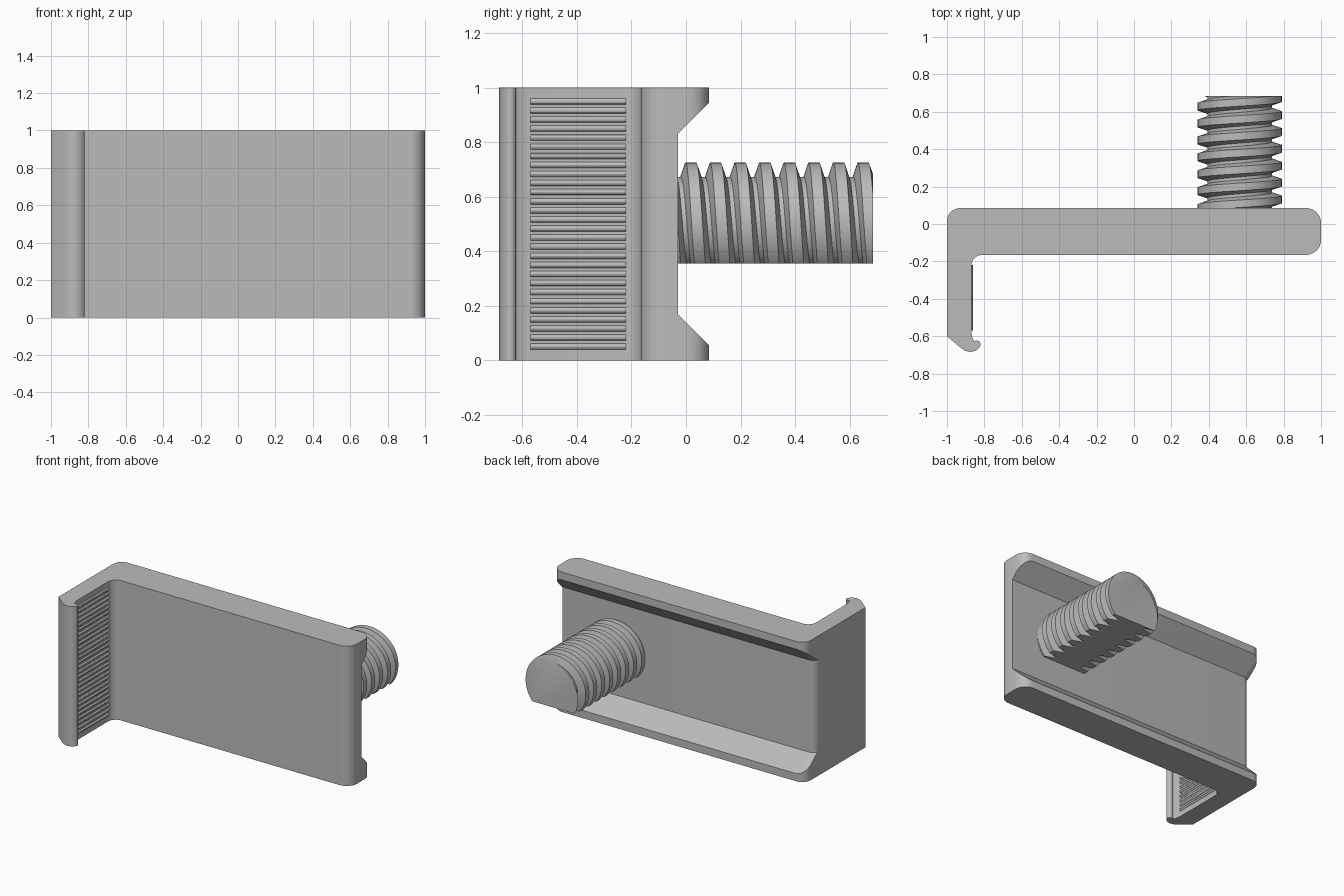
import bpy, bmesh, math
from mathutils import Matrix, Vector

cube = bpy.data.objects.get("Cube")
if cube:
    bpy.data.objects.remove(cube, do_unlink=True)

GREY = (0.5, 0.5, 0.5, 1)
grey = bpy.data.materials.new("plain_grey")
grey.use_nodes = True
grey.diffuse_color = GREY
grey.node_tree.nodes["Principled BSDF"].inputs["Base Color"].default_value = GREY


def arc(cx, cy, r, start, end, steps=8):
    """Points of an arc, angles in degrees."""
    angles = [math.radians(start + (end - start) * i / steps) for i in range(steps + 1)]
    return [(cx + r * math.cos(a), cy + r * math.sin(a)) for a in angles]


def finish(bm, name):
    bmesh.ops.recalc_face_normals(bm, faces=bm.faces)
    mesh = bpy.data.meshes.new(name)
    bm.to_mesh(mesh)
    bm.free()
    mesh.materials.append(grey)
    obj = bpy.data.objects.new(name, mesh)
    bpy.context.collection.objects.link(obj)
    return obj


def activate(obj):
    bpy.ops.object.select_all(action='DESELECT')
    obj.select_set(True)
    bpy.context.view_layer.objects.active = obj


def smooth(obj):
    activate(obj)
    bpy.ops.object.shade_smooth_by_angle(angle=math.radians(30))


# Jaw body: plate with a hooked arm, extruded upward
profile = arc(.92, -.085, .08, -90, 0) + arc(.92, .005, .08, 0, 90)
profile += arc(-.93, .015, .07, 90, 180)
profile += [(-1, -.6), (-.935, -.655), (-.905, -.677), (-.875, -.685), (-.845, -.677)]
profile += arc(-.842, -.645, .022, -55, 125)
profile += [(-.864, -.608), (-.87, -.58)]
profile += arc(-.81, -.225, .06, 180, 90)
bm = bmesh.new()
base = bm.faces.new([bm.verts.new((x, y, 0)) for x, y in profile])
top = bmesh.ops.extrude_face_region(bm, geom=[base])["geom"]
bmesh.ops.translate(bm, vec=(0, 0, 1), verts=[v for v in top if isinstance(v, bmesh.types.BMVert)])
body = finish(bm, "jaw_body")

# Dovetail channel cutter, swept along the back and round the arm corner
path = [((1.2, -.03), (0, 1))]
for i in range(9):
    a = math.radians(90 + 90 * i / 8)
    n = (math.cos(a), math.sin(a))
    path.append(((-.951 + .05 * n[0], -.08 + .05 * n[1]), n))
section = [(0, .17), (.2, -.03), (.2, 1.03), (0, .83)]
bm = bmesh.new()
rings = [[bm.verts.new((p[0] + n[0] * d, p[1] + n[1] * d, z)) for d, z in section] for p, n in path]
for a, b in zip(rings, rings[1:]):
    for j in range(4):
        k = (j + 1) % 4
        bm.faces.new((a[j], a[k], b[k], b[j]))
bm.faces.new(rings[0])
bm.faces.new(rings[-1])
cutter = finish(bm, "channel_cutter")
cutter.hide_render = True
activate(body)
cut = body.modifiers.new("channel", 'BOOLEAN')
cut.operation = 'DIFFERENCE'
cut.solver = 'EXACT'
cut.object = cutter
bpy.ops.object.modifier_apply(modifier=cut.name)
bpy.data.objects.remove(cutter, do_unlink=True)
smooth(body)

# Grip ribs on the inner face of the arm
RIBS = 28
bm = bmesh.new()
for i in range(RIBS):
    z = .05 + .9 * i / (RIBS - 1)
    place = Matrix.Translation((-.874, -.395, z)) @ Matrix.Rotation(math.pi / 2, 4, 'X')
    bmesh.ops.create_cone(bm, cap_ends=True, segments=12, radius1=.012, radius2=.012,
                          depth=.35, matrix=place)
smooth(finish(bm, "grip_ribs"))

# Threaded screw: a helical strip clipped at both ends and flattened below
PITCH, STEPS = .0903, 48
thread = [(-.037, .173), (-.02, .225), (.02, .225), (.037, .173)]
bm = bmesh.new()
helix = []
for i in range(-3 * STEPS, 10 * STEPS):
    a = math.tau * i / STEPS
    y = .018 + PITCH * i / STEPS
    helix.append([bm.verts.new((.565 + r * math.sin(a), y + d, .5 + r * math.cos(a))) for d, r in thread])
for i in range(len(helix) - 1):
    a, b = helix[i], helix[i + 1]
    for j in range(3):
        bm.faces.new((a[j], b[j], b[j + 1], a[j + 1]))
    if i + STEPS + 1 < len(helix):
        c, d = helix[i + STEPS], helix[i + STEPS + 1]
        bm.faces.new((a[3], b[3], d[0], c[0]))
for point, normal in [((0, -.06, 0), (0, -1, 0)), ((0, .685, 0), (0, 1, 0)), ((0, 0, .355), (0, 0, -1))]:
    point, normal = Vector(point), Vector(normal)
    bmesh.ops.bisect_plane(bm, geom=bm.verts[:] + bm.edges[:] + bm.faces[:], dist=1e-6,
                           plane_co=point, plane_no=normal, clear_outer=True)
    rim = [e for e in bm.edges if e.is_boundary
           and all(abs((v.co - point).dot(normal)) < 1e-4 for v in e.verts)]
    bmesh.ops.triangle_fill(bm, edges=rim, use_beauty=True, normal=normal)
smooth(finish(bm, "threaded_screw"))
